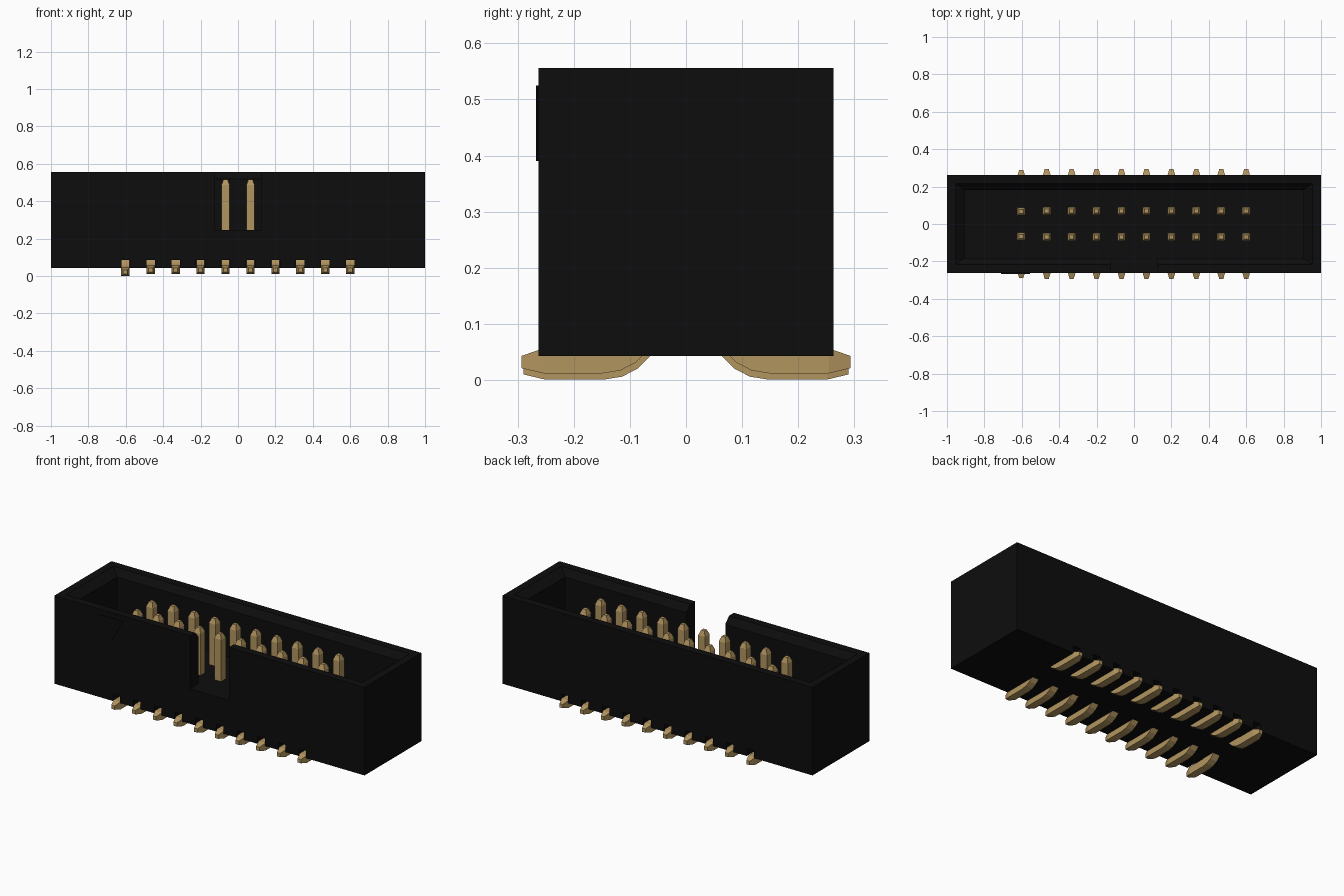
import bpy, bmesh, math

if "Cube" in bpy.data.objects:
    bpy.data.objects.remove(bpy.data.objects["Cube"])


def material(name, color):
    m = bpy.data.materials.new(name)
    m.diffuse_color = (*color, 1)
    m.use_nodes = True
    m.node_tree.nodes["Principled BSDF"].inputs["Base Color"].default_value = m.diffuse_color
    return m


black = material("black plastic", (0.004, 0.004, 0.004))
gold = material("gold metal", (0.45, 0.30, 0.115))


def make_object(name, bm, mat):
    bmesh.ops.recalc_face_normals(bm, faces=bm.faces)
    me = bpy.data.meshes.new(name)
    bm.to_mesh(me)
    bm.free()
    me.materials.append(mat)
    ob = bpy.data.objects.new(name, me)
    bpy.context.collection.objects.link(ob)
    return ob


def bridge(bm, rings):
    """Loft four-sided rings together and cap both ends."""
    vs = [[bm.verts.new(p) for p in r] for r in rings]
    for a, b in zip(vs, vs[1:]):
        for i in range(4):
            j = (i + 1) % 4
            bm.faces.new((a[i], a[j], b[j], b[i]))
    bm.faces.new(vs[0])
    bm.faces.new(vs[-1])


def rect(x, y, z):
    return [(-x, -y, z), (x, -y, z), (x, y, z), (-x, y, z)]


def add_box(bm, x0, x1, y0, y1, z0, z1):
    bridge(bm, [[(x0, y0, z), (x1, y0, z), (x1, y1, z), (x0, y1, z)] for z in (z0, z1)])


PITCH, ROW = 0.1333, 0.07
FLOOR, TOP = 0.245, 0.556
columns = [PITCH * (i - 4.5) for i in range(10)]

# Shroud: open box with a chamfered inner rim
bm = bmesh.new()
bridge(bm, [rect(1, 0.263, 0.043), rect(1, 0.263, TOP), rect(0.955, 0.217, TOP),
            rect(0.907, 0.183, TOP - 0.037), rect(0.907, 0.183, FLOOR)])
shroud = make_object("shroud", bm, black)

# Cutter: key notch in the front wall and slots under the walls for the feet
bm = bmesh.new()
add_box(bm, -0.125, 0.125, -0.3, -0.15, FLOOR + 0.002, 0.7)
for x in columns:
    for s in (-1, 1):
        y0, y1 = sorted((s * 0.06, s * 0.32))
        add_box(bm, x - 0.0235, x + 0.0235, y0, y1, -0.05, 0.085)
cutter = make_object("notch_cutter", bm, black)
cutter.hide_render = True
mod = shroud.modifiers.new("notches", "BOOLEAN")
mod.operation, mod.solver, mod.object = "DIFFERENCE", "EXACT", cutter
bpy.context.view_layer.update()
cut = bpy.data.meshes.new_from_object(shroud.evaluated_get(bpy.context.evaluated_depsgraph_get()))
shroud.modifiers.clear()
shroud.data = cut
bpy.data.objects.remove(cutter)

# First-pin marker: raised triangle on the front wall
bm = bmesh.new()
outline = [(-0.71, 0.525), (-0.556, 0.525), (-0.633, 0.39)]
front = [bm.verts.new((x, -0.267, z)) for x, z in outline]
back = [bm.verts.new((x, -0.26, z)) for x, z in outline]
bm.faces.new(front)
bm.faces.new(back)
for i in range(3):
    j = (i + 1) % 3
    bm.faces.new((front[i], front[j], back[j], back[i]))
make_object("first_pin_marker", bm, black)


# Pins: square wire, tapered at both ends, bent outward into a foot
def pin_path():
    h, tip, bend = 0.022, 0.011, 0.078
    cy, cz = ROW + bend, 0.034 + bend
    path = [(ROW, 0.515, 0, tip), (ROW, 0.487, 0, h)]
    for k in range(6):
        a = math.radians(18 * k)
        path.append((cy - bend * math.cos(a), cz - bend * math.sin(a), a, h))
    return path + [(0.255, 0.034, math.pi / 2, h), (0.293, 0.032, math.pi / 2, tip)]


def add_pin(bm, x, side, dy, dz):
    rings = []
    for y, z, a, h in pin_path():
        ny, nz = math.cos(a) * h, math.sin(a) * h
        rings.append([(x + sx * h, side * (y + s * ny) + dy, z + s * nz + dz)
                      for sx, s in ((-1, -1), (1, -1), (1, 1), (-1, 1))])
    bridge(bm, rings)


for side, label in ((-1, "front"), (1, "back")):
    bm = bmesh.new()
    for i, x in enumerate(columns):
        # the first column sits slightly lower
        first = i == 0
        add_pin(bm, x - 0.003 * first, side, -side * 0.003 * first, -0.011 * first)
    make_object(label + "_pins", bm, gold)
